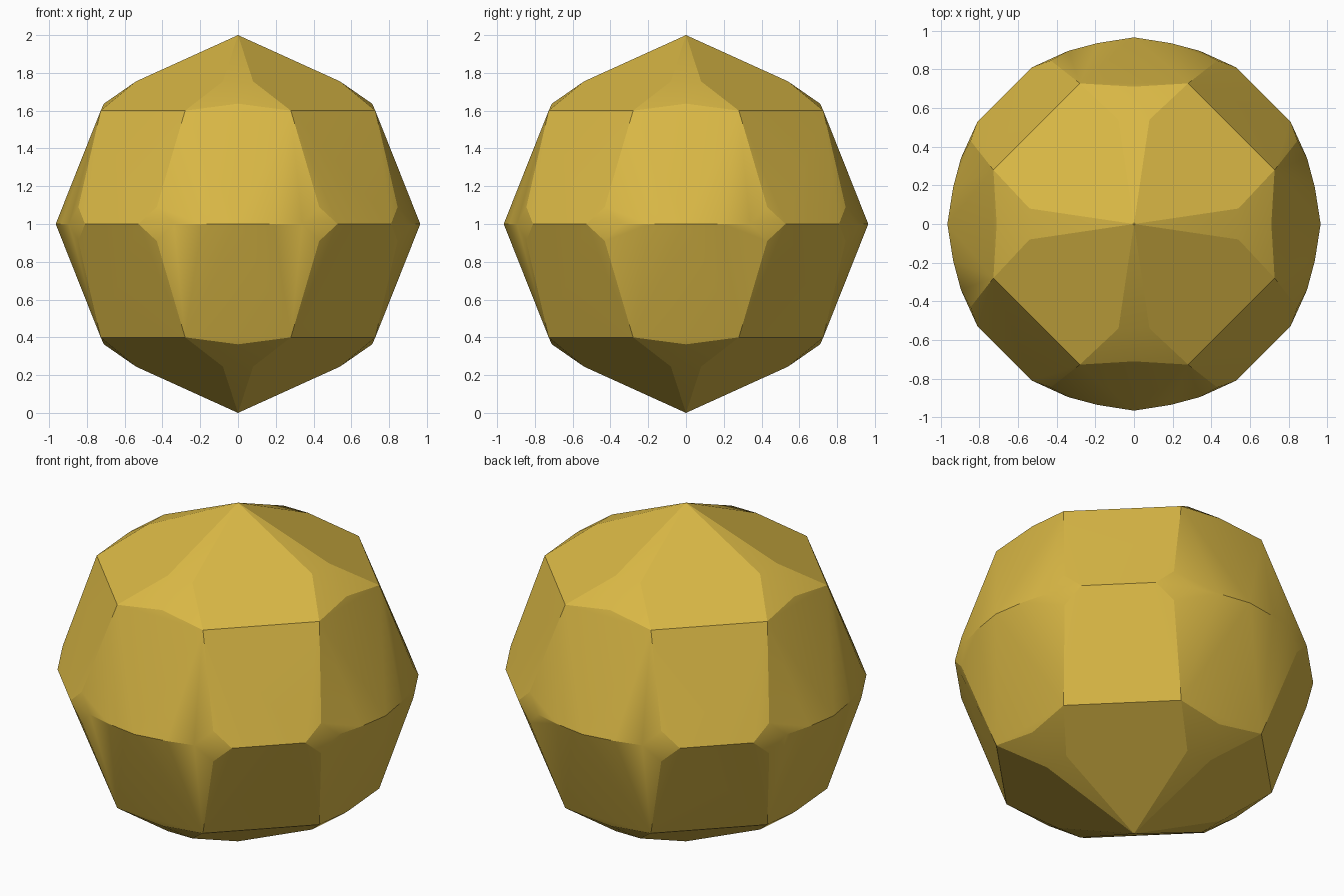
import bpy, bmesh, math
from mathutils import Vector

if "Cube" in bpy.data.objects:
    bpy.data.objects.remove(bpy.data.objects["Cube"])

gold = bpy.data.materials.new("gold")
gold.diffuse_color = (0.70, 0.48, 0.06, 1)
gold.use_nodes = True
gold.node_tree.nodes["Principled BSDF"].inputs["Base Color"].default_value = gold.diffuse_color

# Corner points of one eighth of the faceted ball, relative to its centre
corners = [(0, 0, 1.0), (0.54, 0.08, 0.755), (0.71, 0, 0.637),
           (0.727, 0.28, 0.60), (0.845, 0.43, 0.09), (0.965, 0, 0),
           (0.935, 0.19, 0), (0.895, 0.34, 0), (0.81, 0.527, 0)]

# Repeat the corners over every mirror plane, including the diagonal one
points = set()
for x, y, z in corners:
    for a, b in ((x, y), (y, x)):
        for sx in (1, -1):
            for sy in (1, -1):
                for sz in (1, -1):
                    points.add((a * sx + 0.0, b * sy + 0.0, z * sz + 0.0))

# Faceted ball: skin around all corners, with flat facets merged
bm = bmesh.new()
for p in sorted(points):
    bm.verts.new(Vector(p) + Vector((0, 0, 1)))
bmesh.ops.convex_hull(bm, input=bm.verts[:])
loose = [v for v in bm.verts if not v.link_faces]
bmesh.ops.delete(bm, geom=loose, context='VERTS')
bmesh.ops.dissolve_limit(bm, angle_limit=math.radians(2),
                         verts=bm.verts[:], edges=bm.edges[:])
bmesh.ops.recalc_face_normals(bm, faces=bm.faces[:])
mesh = bpy.data.meshes.new("faceted_ball")
bm.to_mesh(mesh)
bm.free()
ball = bpy.data.objects.new("faceted_ball", mesh)
bpy.context.collection.objects.link(ball)
mesh.materials.append(gold)

# Soft shading inside each large facet, sharp between facets
bpy.context.view_layer.objects.active = ball
ball.select_set(True)
bpy.ops.object.shade_smooth_by_angle(angle=math.radians(18))
